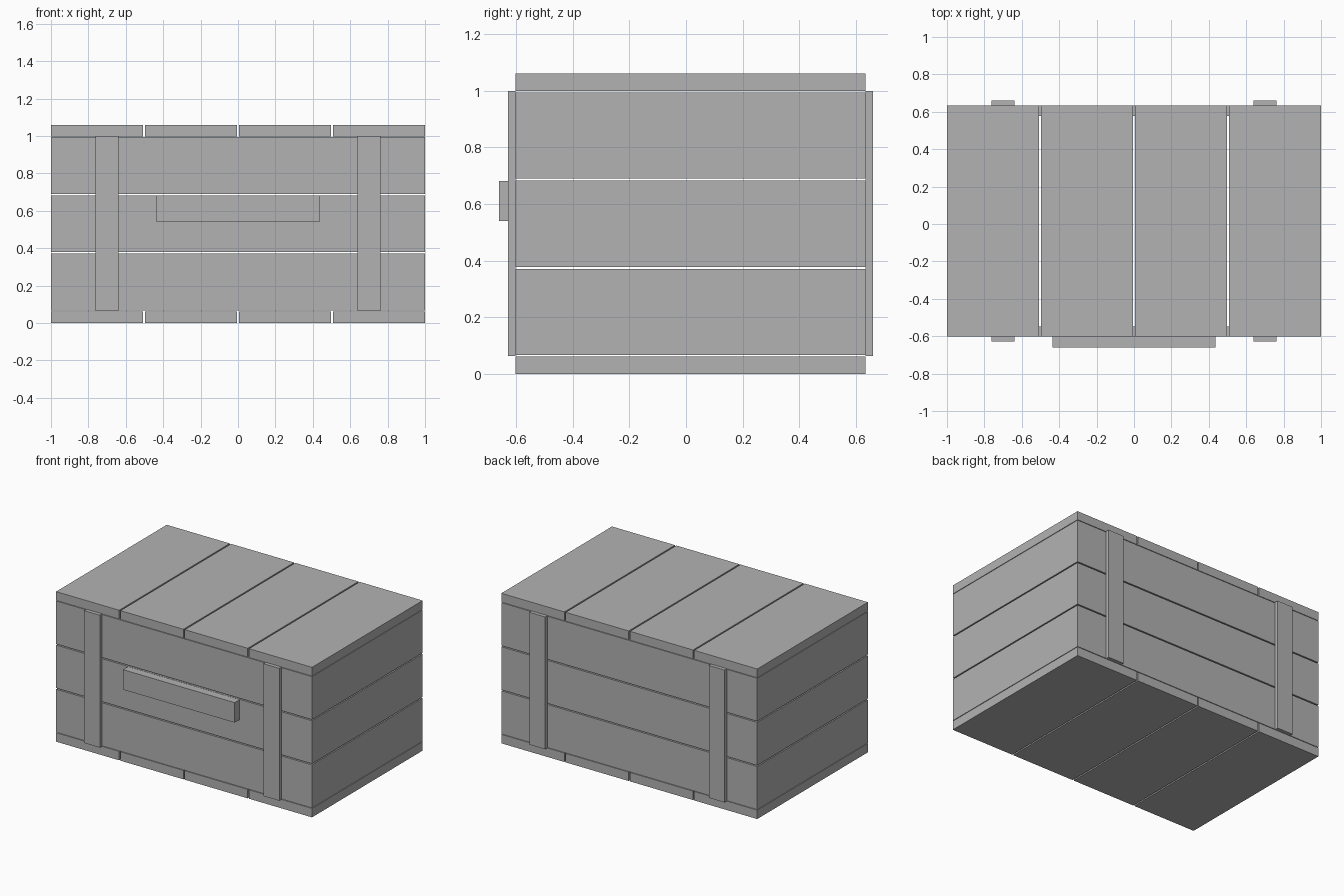
import bpy

if "Cube" in bpy.data.objects:
    bpy.data.objects.remove(bpy.data.objects["Cube"])

grey = bpy.data.materials.new("plain grey")
grey.diffuse_color = (0.448, 0.448, 0.448, 1)
grey.use_nodes = True
grey.node_tree.nodes["Principled BSDF"].inputs["Base Color"].default_value = grey.diffuse_color


def box(name, x, y, z):
    """Box spanning the given (low, high) ranges."""
    spans = (x, y, z)
    bpy.ops.mesh.primitive_cube_add(size=1, location=[(a + b) / 2 for a, b in spans])
    ob = bpy.context.object
    ob.name = name
    ob.scale = [b - a for a, b in spans]
    bpy.ops.object.transform_apply(location=False, rotation=False, scale=True)
    ob.data.materials.append(grey)
    return ob


def split(low, high, count, gap):
    """Equal ranges between low and high, separated by a gap."""
    size = (high - low - gap * (count - 1)) / count
    return [(low + i * (size + gap), low + i * (size + gap) + size) for i in range(count)]


FRONT, BACK = -0.602, 0.633
WALL = 0.055            # plank thickness of the walls
HEIGHT = 1.06

# Floor and lid planks, running front to back
for x in split(-1, 1, 4, 0.01):
    box("floor_plank", x, (FRONT, BACK), (0, 0.063))
    box("lid_plank", x, (FRONT, BACK), (HEIGHT - 0.062, HEIGHT))

# Wall planks, three courses on each side
for z in split(0.067, 0.994, 3, 0.008):
    box("front_plank", (-1, 1), (FRONT, FRONT + WALL), z)
    box("back_plank", (-1, 1), (BACK - WALL, BACK), z)
    for s in (-1, 1):
        x = sorted((s, s * (1 - WALL)))
        box("side_plank", x, (FRONT + WALL, BACK - WALL), z)

# Upright battens on the front and back
for s in (-1, 1):
    x = sorted((s * 0.64, s * 0.763))
    box("front_batten", x, (FRONT - 0.026, FRONT), (0.064, 0.999))
    box("back_batten", x, (BACK, BACK + 0.026), (0.064, 0.999))

# Handle bar on the front
box("handle", (-0.437, 0.435), (-0.659, FRONT), (0.54, 0.681))
